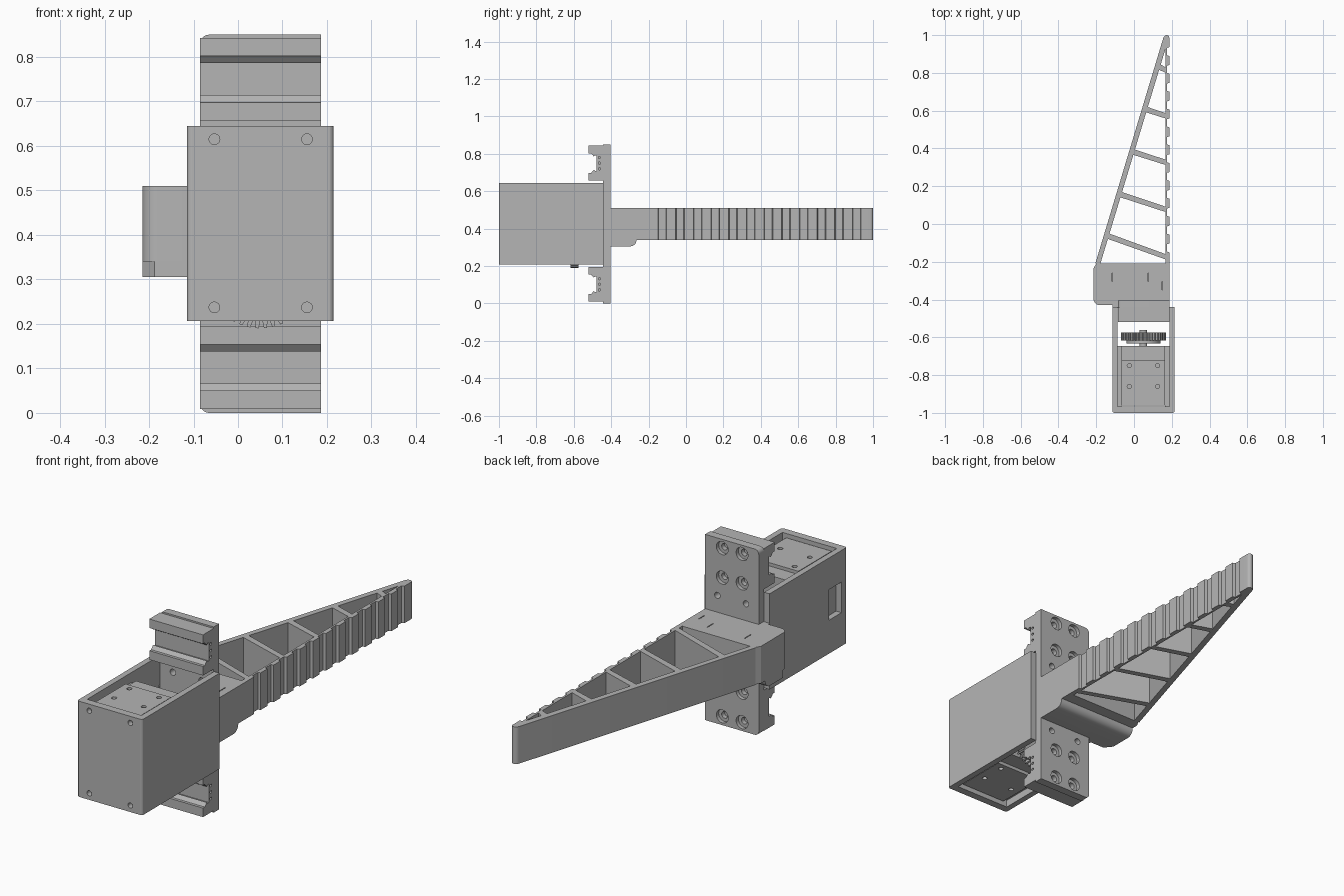
import bpy, bmesh, math
from mathutils import Vector

if "Cube" in bpy.data.objects:
    bpy.data.objects.remove(bpy.data.objects["Cube"], do_unlink=True)

grey = bpy.data.materials.new("plain grey")
grey.use_nodes = True
TONE = (0.46, 0.46, 0.46, 1)
grey.diffuse_color = TONE
grey.node_tree.nodes["Principled BSDF"].inputs["Base Color"].default_value = TONE

# Maps (profile u, profile v, depth) to world axes
AXES = {"x": lambda u, v, d: (d, u, v),
        "y": lambda u, v, d: (u, d, v),
        "z": lambda u, v, d: (u, v, d)}


def prism(name, pts, lo, hi, axis="z", rounded=None, radius=0.02):
    """Extrude a profile along an axis; round the depth edges chosen by a rule."""
    place = AXES[axis]
    bm = bmesh.new()
    face = bm.faces.new([bm.verts.new(place(u, v, lo)) for u, v in pts])
    ext = bmesh.ops.extrude_face_region(bm, geom=[face])
    move = Vector(place(0, 0, hi - lo))
    bmesh.ops.translate(bm, vec=move, verts=[g for g in ext["geom"] if isinstance(g, bmesh.types.BMVert)])
    if rounded:
        edges = []
        for e in bm.edges:
            a, b = (v.co for v in e.verts)
            if (a - b).normalized().cross(move.normalized()).length < 0.001 and rounded(a):
                edges.append(e)
        bmesh.ops.bevel(bm, geom=edges, offset=radius, segments=5, profile=0.5, affect="EDGES")
    bmesh.ops.recalc_face_normals(bm, faces=bm.faces)
    mesh = bpy.data.meshes.new(name)
    bm.to_mesh(mesh)
    bm.free()
    mesh.materials.append(grey)
    obj = bpy.data.objects.new(name, mesh)
    bpy.context.collection.objects.link(obj)
    return obj


def rect(u0, u1, v0, v1):
    return [(u0, v0), (u1, v0), (u1, v1), (u0, v1)]


def box(name, x, y, z, **kw):
    return prism(name, rect(*x, *y), *z, **kw)


def disc(name, u, v, r, lo, hi, axis="y", n=24):
    ring = [(u + r * math.cos(k * math.tau / n), v + r * math.sin(k * math.tau / n)) for k in range(n)]
    return prism(name, ring, lo, hi, axis)


def combine(target, others, operation="DIFFERENCE"):
    """Apply a boolean for every helper solid, then discard the helpers."""
    for other in others:
        mod = target.modifiers.new("combine", "BOOLEAN")
        mod.operation, mod.object, mod.solver = operation, other, "EXACT"
    bpy.context.view_layer.update()
    graph = bpy.context.evaluated_depsgraph_get()
    mesh = bpy.data.meshes.new_from_object(target.evaluated_get(graph))
    target.modifiers.clear()
    target.data = mesh
    for other in others:
        bpy.data.objects.remove(other, do_unlink=True)


def smooth(obj):
    bpy.ops.object.select_all(action="DESELECT")
    obj.select_set(True)
    bpy.context.view_layer.objects.active = obj
    bpy.ops.object.shade_smooth_by_angle(angle=math.radians(25))


L, R = -0.085, 0.187      # sides of the mounting plate
MID = 0.425               # mid height

# Housing: a U-shaped sleeve, open at top, bottom and back
sleeve = [(-0.115, -1), (0.215, -1), (0.215, -0.44), (R, -0.44),
          (R, -0.965), (-0.088, -0.965), (-0.088, -0.44), (-0.115, -0.44)]
housing = prism("housing", sleeve, 0.207, 0.645,
                rounded=lambda p: p.y < -0.99, radius=0.012)
cuts = [box("cable_window", (-0.2, -0.07), (-0.96, -0.87), (0.36, 0.5))]
for x in (-0.053, 0.155):
    for z in (0.237, 0.615):
        cuts.append(disc("hole", x, z, 0.012, -1.1, -0.975))
combine(housing, cuts)

# Motor with shoulder flanges and screw holes in both ends
motor = box("motor", (-0.065, 0.165), (-0.96, -0.645), (0.225, 0.628))
cuts = [box("step", (-0.1, 0.2), (-0.72, -0.6), (z, z + 0.03)) for z in (0.613, 0.21)]
for x in (-0.025, 0.125):
    for y in (-0.86, -0.75):
        for z in (0.2, 0.6):
            cuts.append(disc("hole", x, y, 0.011, z, z + 0.05, "z", 16))
combine(motor, cuts)
for side, x in (("right", (-0.088, -0.065)), ("left", (0.165, R))):
    box(side + "_motor_flange", x, (-0.965, -0.645), (0.24, 0.60))

# Toothed drive gear on its hub and shaft
teeth = 40
ring = []
for k in range(teeth):
    for f, r in ((0, 0.104), (0.3, 0.104), (0.45, 0.12), (0.8, 0.12)):
        a = (k + f) * math.tau / teeth
        ring.append((0.05 + r * math.cos(a), 0.31 + r * math.sin(a)))
prism("drive_gear", ring, -0.617, -0.574, "y")
smooth(disc("gear_hub", 0.05, 0.31, 0.09, -0.632, -0.617, n=40))
smooth(disc("gear_shaft", 0.05, 0.31, 0.02, -0.65, -0.56))

# Mounting plate with rounded corners on one side and counterbored holes
plate = prism("mounting_plate", rect(L, R, 0, 0.85), -0.443, -0.405, "y",
              rounded=lambda p: p.x < 0, radius=0.02)
cuts = []
for sign in (1, -1):
    for x in (0.0, 0.1):
        for dz in (0.25, 0.385):
            z = MID + sign * dz
            cuts.append(disc("bore", x, z, 0.03, -0.422, -0.39))
            cuts.append(disc("bore", x, z, 0.015, -0.46, -0.42))
    for x in (-0.02, 0.125):
        cuts.append(disc("bore", x, MID + sign * 0.162, 0.014, -0.46, -0.39))
combine(plate, cuts)
smooth(plate)

# Slide rails: a C-section with hooked jaws, above and below
half = [(-0.443, 0.093), (-0.52, 0.093), (-0.52, 0.052), (-0.507, 0.052),
        (-0.493, 0.036), (-0.486, 0.042), (-0.478, 0.042)]
for name, zc in (("upper_rail", 0.75), ("lower_rail", 0.102)):
    section = [(y, zc + d) for y, d in half] + [(y, zc - d) for y, d in reversed(half)]
    rail = prism(name, section, L, R, "x")
    combine(rail, [disc("pin", -0.463, zc + d, 0.006, R - 0.03, R + 0.02, "x", 12)
                   for d in (-0.03, 0, 0.03)])

# Finger base: rounded outer corner, underside lip rounded at its end
base = prism("finger_base", [(-0.215, -0.43), (L, -0.43), (L, -0.405), (R, -0.405),
                             (R, -0.21), (-0.2, -0.21), (-0.215, -0.235)], 0.34, 0.51,
             rounded=lambda p: p.x < -0.21 and p.y < -0.4, radius=0.035)
cuts = [box("slot", (x - 0.002, x + 0.002), (y, y + 0.045), (0.49, 0.53))
        for x, y in ((-0.115, -0.305), (0.075, -0.305), (0.15, -0.35))]
combine(base, cuts)
smooth(base)
lip = prism("finger_base_lip", rect(-0.43, -0.265, 0.305, 0.34), -0.215, R, "x",
            rounded=lambda p: p.y > -0.3 and p.z < 0.32, radius=0.033)
combine(lip, [box("relief", (L, 0.3), (-0.5, -0.405), (0.2, 0.4)),
              prism("corner", [(-0.23, -0.44), (-0.18, -0.44), (-0.215, -0.395), (-0.23, -0.395)], 0.2, 0.4)])
smooth(lip)
box("base_tab", (-0.115, L), (-0.445, -0.405), (0.305, 0.51))


# Finger: tapered solid, opened into cells by slanted cross ribs
def slant(y):
    return -0.205 + 0.303 * (y + 0.21)


finger = prism("finger", [(slant(-0.21), -0.21), (R, -0.21), (R, 1), (slant(1) - 0.002, 1)],
               0.34, 0.51, rounded=lambda p: p.y > 0.9, radius=0.014)
WALL, INNER, T = 0.027, 0.166, 0.014
ribs = [(-0.065, -0.173), (0.155, 0.078), (0.38, 0.327), (0.605, 0.573), (0.83, 0.816)]
floor = (-0.21 - T, -0.21 - T)
cuts = []
for low, high in zip([floor] + ribs, ribs + [None]):
    a, b = low[0] + T, low[1] + T
    cell = [(slant(a) + WALL, a), (INNER, b)]
    if high:
        c, d = high[0] - T, high[1] - T
        cell += [(INNER, d), (slant(c) + WALL, c)]
    else:
        cell.append((INNER, 0.925))
    cuts.append(prism("cell", cell, 0.3, 0.55))

# Grip grooves along the straight side
for k in range(12):
    y = -0.15 + k * 0.0945
    cuts.append(prism("groove", [(0.2, y - 0.004), (0.2, y + 0.051), (0.175, y + 0.043), (0.175, y + 0.004)],
                      0.3, 0.55))
combine(finger, cuts)
smooth(finger)
